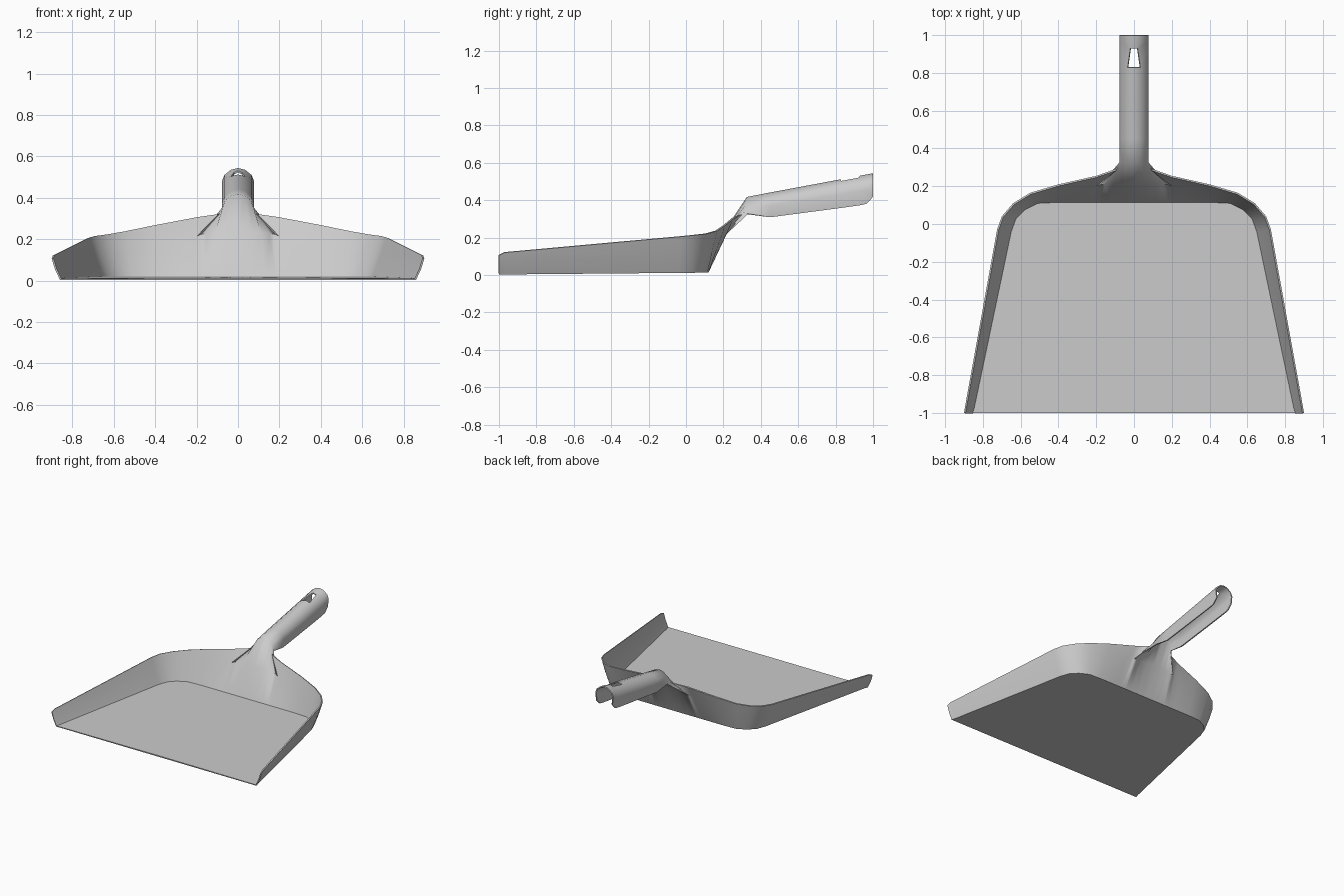
import bpy, bmesh

if "Cube" in bpy.data.objects:
    bpy.data.objects.remove(bpy.data.objects["Cube"])

bm = bmesh.new()


def V(x, y, z):
    return bm.verts.new((x, y, z))


def floor_z(y):
    return 0.003 + 0.01 * (y + 1) / 1.12


# Half of the pan wall, from the centre back round to the front corner:
# floor x, floor y, rim x, rim y, rim z
columns = [
    (0.00, 0.12, 0.000, 0.33, 0.410),
    (0.07, 0.12, 0.030, 0.33, 0.402),
    (0.13, 0.12, 0.058, 0.33, 0.380),
    (0.18, 0.12, 0.068, 0.33, 0.350),
    (0.22, 0.12, 0.066, 0.33, 0.325),
    (0.25, 0.12, 0.100, 0.29, 0.320),
    (0.30, 0.12, 0.200, 0.255, 0.302),
    (0.40, 0.12, 0.400, 0.21, 0.265),
    (0.51, 0.115, 0.55, 0.165, 0.235),
    (0.58, 0.08, 0.640, 0.11, 0.220),
    (0.63, 0.03, 0.700, 0.04, 0.212),
    (0.655, -0.04, 0.725, -0.03, 0.205),
    (0.85, -0.97, 0.895, -0.97, 0.120),
    (0.86, -1.00, 0.900, -1.00, 0.105),
]
# Middle of the wall under the neck, where the wall bends back to the handle
neck_mid = [(0, 0.215, 0.235), (0.06, 0.215, 0.23), (0.11, 0.216, 0.226),
            (0.15, 0.217, 0.222), (0.18, 0.218, 0.22), (0.2, 0.21, 0.21)]

base, mid, rim = [], [], []
for i, (fx, fy, rx, ry, rz) in enumerate(columns):
    fz = floor_z(fy)
    base.append(V(fx, fy, fz))
    if i < len(neck_mid):
        mid.append(V(*neck_mid[i]))
    else:
        mid.append(V((fx + rx) / 2 + 0.004, (fy + ry) / 2, (fz + rz) / 2))
    rim.append(V(rx, ry, rz))


def skin(a, b, skip=()):
    for i in range(min(len(a), len(b)) - 1):
        if i not in skip:
            bm.faces.new((a[i], a[i + 1], b[i + 1], b[i]))


skin(base, mid)
skin(mid, rim)

# Flat floor
bottom = bm.faces.new(base + [V(0, -1, floor_z(-1))])

# Channel handle, open underneath, with a hanging hole in the crown
previous = rim[:5]
for y, low, crown_x in [(0.45, 0.31, 0.03), (0.83, 0.36, 0.03), (0.93, 0.374, 0.016),
                        (0.965, 0.382, 0.03), (1.0, 0.42, 0.03)]:
    top = 0.41 + 0.125 * (y - 0.33) / 0.67
    ring = [V(0, y, top), V(crown_x, y, top - 0.008), V(0.058, y, top - 0.03),
            V(0.069, y, (top + low) / 2), V(0.062, y, low)]
    skin(previous, ring, skip=(0,) if y == 0.93 else ())
    previous = ring

# Outer side of the shell faces down, so thickness grows into the pan
bmesh.ops.recalc_face_normals(bm, faces=bm.faces[:])
bottom.normal_update()
if bottom.normal.z > 0:
    bmesh.ops.reverse_faces(bm, faces=bm.faces[:])

mesh = bpy.data.meshes.new("dustpan")
bm.to_mesh(mesh)
bm.free()
pan = bpy.data.objects.new("dustpan", mesh)
bpy.context.collection.objects.link(pan)
bpy.context.view_layer.objects.active = pan
pan.select_set(True)

# Mirror the half and give it a thin wall
mirror = pan.modifiers.new("mirror", 'MIRROR')
mirror.use_clip = True
wall = pan.modifiers.new("wall", 'SOLIDIFY')
wall.thickness = 0.009
wall.offset = -1
for name in ("mirror", "wall"):
    bpy.ops.object.modifier_apply(modifier=name)
bpy.ops.object.shade_smooth_by_angle(angle=0.8)
